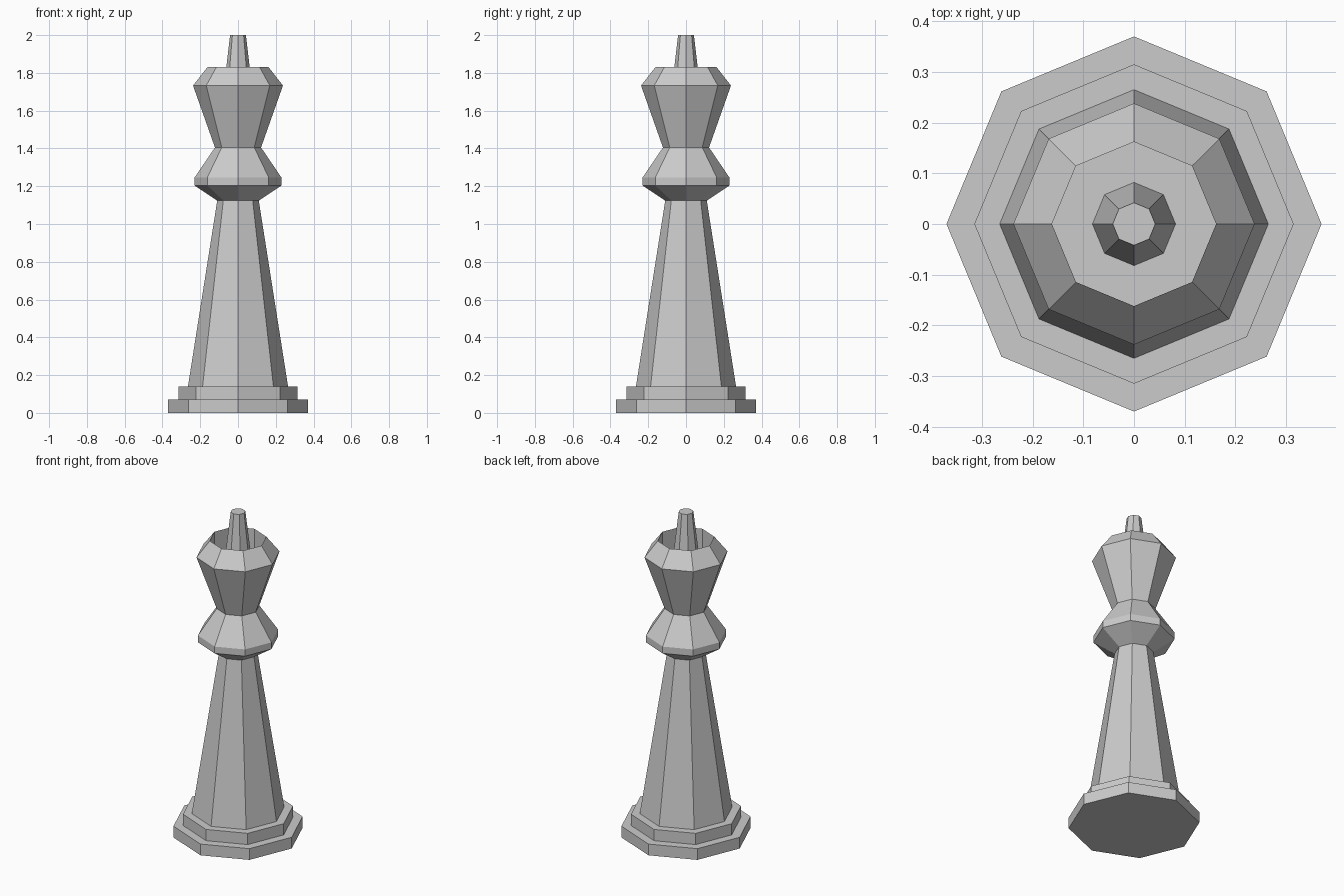
import bpy, bmesh
from math import cos, sin, pi

if "Cube" in bpy.data.objects:
    bpy.data.objects.remove(bpy.data.objects["Cube"])

SIDES = 8


def lathe(name, profile, cap_start=False, cap_end=False):
    """Turn a (radius, z) profile into an eight-sided flat-faced part."""
    bm = bmesh.new()
    rings = [[bm.verts.new((r * cos(2 * pi * i / SIDES), r * sin(2 * pi * i / SIDES), z))
              for i in range(SIDES)] for r, z in profile]
    for a, b in zip(rings, rings[1:]):
        for i in range(SIDES):
            j = (i + 1) % SIDES
            bm.faces.new((a[i], a[j], b[j], b[i]))
    if cap_start:
        bm.faces.new(rings[0][::-1])
    if cap_end:
        bm.faces.new(rings[-1])
    mesh = bpy.data.meshes.new(name)
    bm.to_mesh(mesh)
    bm.free()
    obj = bpy.data.objects.new(name, mesh)
    bpy.context.collection.objects.link(obj)
    return obj


# Stepped foot
lathe("base", [(0.37, 0), (0.37, 0.07), (0.315, 0.07), (0.315, 0.14), (0.265, 0.14)],
      cap_start=True, cap_end=True)

# Tapered column
lathe("shaft", [(0.265, 0.14), (0.11, 1.124)])

# Flared ring below the head
lathe("collar", [(0.11, 1.124), (0.23, 1.204), (0.23, 1.246), (0.122, 1.405)])

# Cup-shaped head with a sunken top
lathe("head", [(0.122, 1.405), (0.238, 1.733), (0.162, 1.83), (0.162, 1.66)],
      cap_end=True)

# Tapered peg rising from the cup floor
lathe("finial", [(0.082, 1.66), (0.042, 2.0)], cap_end=True)
